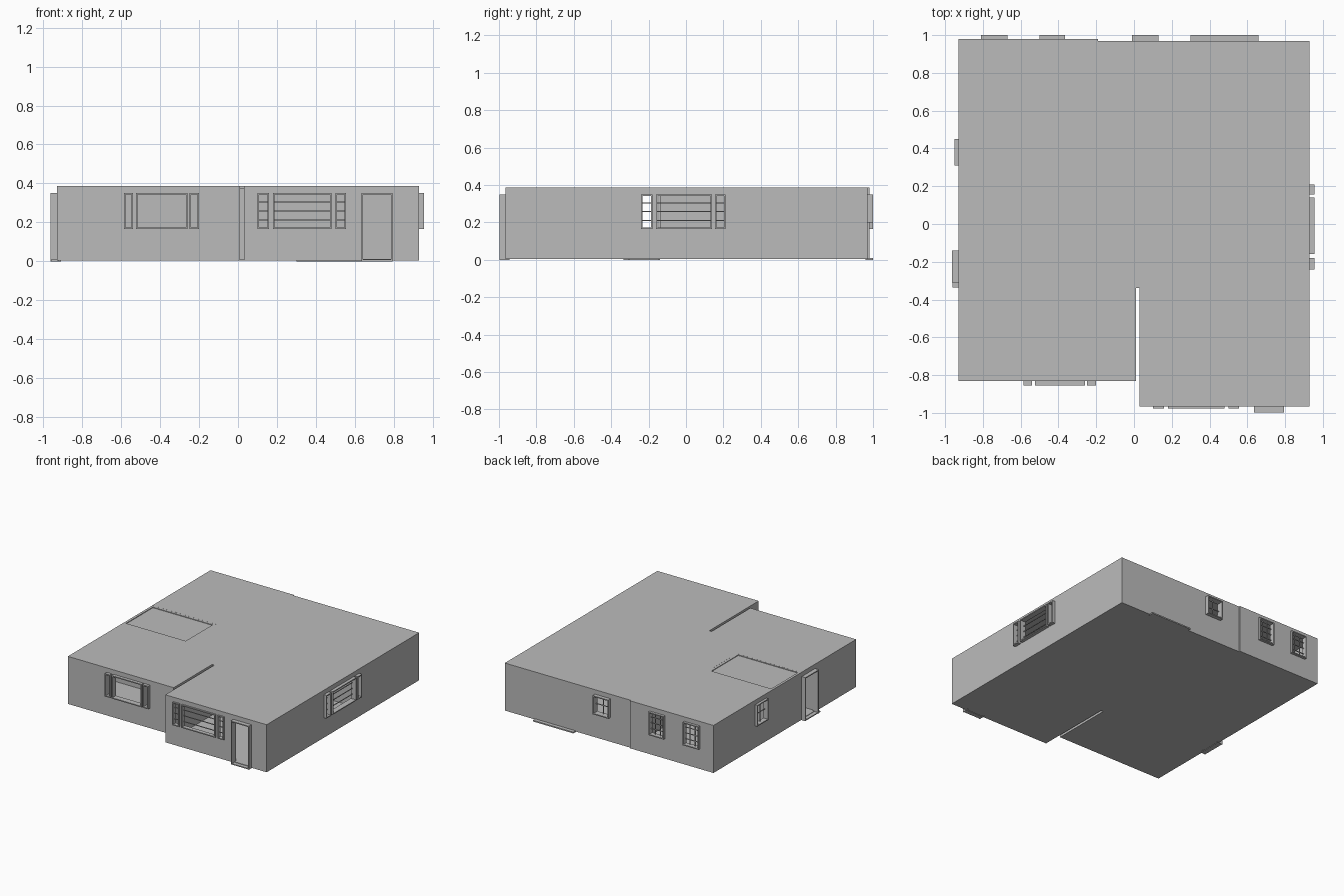
import bpy
import bmesh
from mathutils import Matrix, Vector

default = bpy.data.objects.get("Cube")
if default:
    bpy.data.objects.remove(default, do_unlink=True)

GREY = (0.5, 0.5, 0.5, 1)
mat = bpy.data.materials.new("plain grey")
mat.use_nodes = True
mat.diffuse_color = GREY
mat.node_tree.nodes["Principled BSDF"].inputs["Base Color"].default_value = GREY

BASE, FLOOR, CEIL, TOP = 0.004, 0.012, 0.375, 0.385
THICK = 0.02


def build(name, boxes):
    """One object from (x0, x1, y0, y1, z0, z1) boxes."""
    bm = bmesh.new()
    for x0, x1, y0, y1, z0, z1 in boxes:
        centre = Vector((x0 + x1, y0 + y1, z0 + z1)) / 2
        size = Vector((abs(x1 - x0), abs(y1 - y0), abs(z1 - z0)))
        bmesh.ops.create_cube(bm, size=1, matrix=Matrix.Translation(centre) @ Matrix.Diagonal(size).to_4x4())
    mesh = bpy.data.meshes.new(name)
    bm.to_mesh(mesh)
    bm.free()
    mesh.materials.append(mat)
    obj = bpy.data.objects.new(name, mesh)
    bpy.context.collection.objects.link(obj)
    return obj


class Side:
    """A vertical plane: runs along one axis, faces outwards along the other."""

    def __init__(self, along, pos, out):
        self.along, self.pos, self.out = along, pos, out

    def box(self, a0, a1, d0, d1, z0, z1):
        p, q = sorted((self.pos + self.out * d0, self.pos + self.out * d1))
        return (a0, a1, p, q, z0, z1) if self.along == "x" else (p, q, a0, a1, z0, z1)

    def wall(self, name, a0, a1, holes=()):
        boxes, at = [], a0
        for h0, h1, z0, z1 in sorted(holes):
            boxes.append(self.box(at, h0, -THICK, 0, BASE, TOP))
            if z0 > FLOOR:
                boxes.append(self.box(h0, h1, -THICK, 0, BASE, z0))
            boxes.append(self.box(h0, h1, -THICK, 0, z1, TOP))
            at = h1
        boxes.append(self.box(at, a1, -THICK, 0, BASE, TOP))
        build(name, boxes)

    def window(self, name, hole, depth, cols=1, rows=1, rim=0.008, bar=0.005):
        a0, a1, z0, z1 = hole
        boxes = [self.box(a0, a0 + rim, -THICK, depth, z0, z1),
                 self.box(a1 - rim, a1, -THICK, depth, z0, z1),
                 self.box(a0 + rim, a1 - rim, -THICK, depth, z1 - rim, z1)]
        if z0 > FLOOR:
            boxes.append(self.box(a0 + rim, a1 - rim, -THICK, depth, z0, z0 + rim))
        for i in range(1, cols):
            a = a0 + (a1 - a0) * i / cols
            boxes.append(self.box(a - bar / 2, a + bar / 2, -0.01, -0.004, z0, z1))
        for i in range(1, rows):
            z = z0 + (z1 - z0) * i / rows
            boxes.append(self.box(a0, a1, -0.01, -0.004, z - bar / 2, z + bar / 2))
        build(name, boxes)


# Outer sides
front_left = Side("x", -0.83, -1)
front_right = Side("x", -0.965, -1)
right = Side("y", 0.93, 1)
left = Side("y", -0.93, -1)
back_left = Side("x", 0.98, 1)
back_right = Side("x", 0.97, 1)

# Openings per side: name, hole, depth, columns, rows
LOW, HIGH = 0.165, 0.35
openings = [
    (front_left, "front_left_wall", -0.93, 0.01, [
        ("front_left_side_pane", (-0.585, -0.54, LOW, HIGH), 0.025, 1, 1),
        ("front_left_picture_pane", (-0.525, -0.26, LOW, HIGH), 0.025, 1, 1),
        ("front_left_end_pane", (-0.25, -0.2, LOW, HIGH), 0.025, 1, 1)]),
    (front_right, "front_right_wall", 0.035, 0.93, [
        ("front_right_side_pane", (0.1, 0.16, LOW, HIGH), 0.012, 1, 4),
        ("front_right_picture_pane", (0.18, 0.48, LOW, HIGH), 0.012, 1, 4),
        ("front_right_end_pane", (0.5, 0.555, LOW, HIGH), 0.012, 1, 4),
        ("front_door_frame", (0.635, 0.795, 0, HIGH), 0.033, 1, 1)]),
    (right, "right_wall", -0.965, 0.97, [
        ("right_front_pane", (-0.24, -0.18, LOW, HIGH), 0.025, 1, 4),
        ("right_picture_pane", (-0.16, 0.14, LOW, HIGH), 0.025, 1, 4),
        ("right_rear_pane", (0.155, 0.21, LOW, HIGH), 0.025, 1, 4)]),
    (left, "left_wall", -0.83, 0.98, [
        ("side_door_frame", (-0.31, -0.14, 0, HIGH), 0.033, 1, 1),
        ("left_window", (0.31, 0.45, 0.18, HIGH), 0.02, 2, 2)]),
    (back_left, "back_left_wall", -0.93, -0.19, [
        ("bedroom_window_a", (-0.81, -0.67, LOW, HIGH), 0.02, 3, 4),
        ("bedroom_window_b", (-0.5, -0.365, LOW, HIGH), 0.02, 3, 4)]),
    (back_right, "back_right_wall", -0.19, 0.93, [
        ("kitchen_window", (-0.01, 0.13, 0.2, HIGH), 0.03, 2, 2)]),
]
for side, wall_name, a0, a1, items in openings:
    side.wall(wall_name, a0, a1, [item[1] for item in items])
    for name, hole, depth, cols, rows in items:
        side.window(name, hole, depth, cols, rows)

# Walls lining the slit between the two front wings
Side("y", 0.01, 1).wall("left_wing_inner_wall", -0.83, -0.34)
Side("y", 0.03, -1).wall("right_wing_inner_wall", -0.965, -0.34)

# Partitions inside
Side("x", 0.33, 1).wall("rear_partition", 0.0, 0.91)
Side("x", -0.33, -1).wall("hall_partition", -0.91, -0.11)
Side("y", -0.19, -1).wall("bedroom_partition", 0.24, 0.96)
Side("y", -0.36, 1).wall("bathroom_end_wall", -0.12, 0.24)
Side("x", 0.24, 1).wall("bathroom_rear_wall", -0.91, -0.36)
Side("x", -0.12, 1).wall("bathroom_front_wall", -0.91, -0.36)


# Floor and roof slabs, leaving the slit open
def slab(z0, z1, with_bathroom):
    plan = [(-0.93, 0.01, -0.83, -0.34),
            (0.03, 0.93, -0.965, -0.34),
            (-0.93, 0.93, -0.34, -0.13),
            (-0.36, 0.93, -0.13, 0.24),
            (-0.93, 0.93, 0.24, 0.97),
            (-0.93, -0.19, 0.97, 0.98)]
    if with_bathroom:
        plan.append((-0.93, -0.36, -0.13, 0.24))
    return [p + (z0, z1) for p in plan]


build("floor", slab(BASE, FLOOR, True))
build("roof", slab(CEIL, TOP + 0.0005, False))
build("bathroom_roof", [(-0.925, -0.365, -0.13, 0.24, CEIL - 0.006, TOP - 0.005)])

# Steps outside the doors and the rear patio sill
build("patio_sill", [(0.3, 0.66, 0.96, 1.0, 0, 0.01)])
build("front_door_step", [(0.64, 0.79, -0.995, -0.96, 0, 0.008)])
build("side_door_step", [(-0.96, -0.92, -0.335, -0.14, 0, 0.008)])
